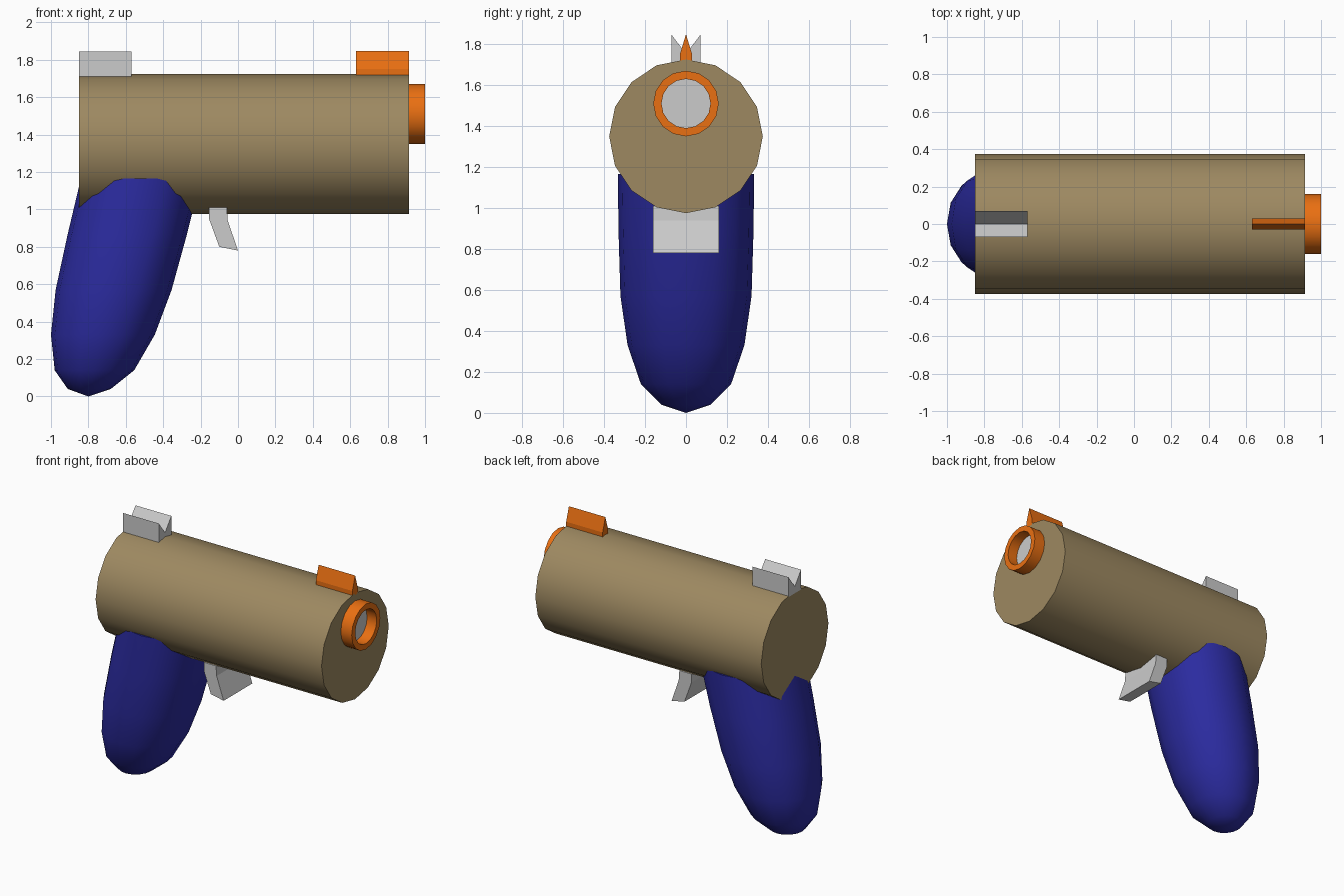
import bpy, math

if "Cube" in bpy.data.objects:
    bpy.data.objects.remove(bpy.data.objects["Cube"])

def material(name, rgb):
    m = bpy.data.materials.new(name)
    m.diffuse_color = (*rgb, 1)
    m.use_nodes = True
    m.node_tree.nodes["Principled BSDF"].inputs["Base Color"].default_value = m.diffuse_color
    return m

TAN = material("tan", (0.34, 0.25, 0.12))
ORANGE = material("orange", (0.82, 0.16, 0.006))
BLUE = material("blue", (0.025, 0.025, 0.36))

def make(name, verts, faces, mat=None, smooth=None):
    me = bpy.data.meshes.new(name)
    me.from_pydata(verts, [], faces)
    ob = bpy.data.objects.new(name, me)
    bpy.context.collection.objects.link(ob)
    if mat:
        me.materials.append(mat)
    bpy.ops.object.select_all(action='DESELECT')
    ob.select_set(True)
    bpy.context.view_layer.objects.active = ob
    # consistent outward normals
    bpy.ops.object.mode_set(mode='EDIT')
    bpy.ops.mesh.select_all(action='SELECT')
    bpy.ops.mesh.normals_make_consistent(inside=False)
    bpy.ops.object.mode_set(mode='OBJECT')
    if smooth:
        bpy.ops.object.shade_smooth_by_angle(angle=math.radians(smooth))
    return ob

def bands(rings, n, closed=False):
    """Quads joining consecutive rings of n vertices."""
    faces = []
    for r in range(rings if closed else rings - 1):
        a, b = r * n, (r + 1) % rings * n
        faces += [(a + i, a + (i + 1) % n, b + (i + 1) % n, b + i) for i in range(n)]
    return faces

def prism(name, lower, upper, mat=None, smooth=None):
    """Solid between two matching outlines."""
    n = len(lower)
    make(name, lower + upper, bands(2, n) + [tuple(range(n)), tuple(range(n, 2 * n))], mat, smooth)

def circle(x, z, r, n=16):
    return [(x, r * math.sin(2 * math.pi * i / n), z + r * math.cos(2 * math.pi * i / n)) for i in range(n)]

# Body: 16-sided tube with flat ends
prism("body", circle(-0.85, 1.35, 0.375), circle(0.915, 1.35, 0.375), TAN, 40)

# Muzzle ring, with the bore disc inside it
ring = [(0.90, 0.16), (1.0, 0.16), (1.0, 0.12), (0.90, 0.12)]
make("muzzle_ring", [v for x, r in ring for v in circle(x, 1.51, r)], bands(4, 16, True), ORANGE, 40)
prism("bore", circle(0.90, 1.51, 0.121), circle(0.925, 1.51, 0.121))

# Grip: raked loft of rounded sections (z, back x, front x, half width)
sections = [(0.04, -0.91, -0.68, 0.12), (0.14, -0.98, -0.555, 0.22), (0.33, -1.0, -0.445, 0.285),
            (0.57, -0.975, -0.355, 0.32), (0.87, -0.91, -0.272, 0.329), (1.165, -0.84, -0.20, 0.333)]
N = 16
verts = []
for z, x0, x1, w in sections:
    e = 2 / (2.0 + 0.3 * min(1, z))
    for i in range(N):
        c, s = math.cos(2 * math.pi * i / N), math.sin(2 * math.pi * i / N)
        verts.append(((x0 + x1) / 2 + (x1 - x0) / 2 * math.copysign(abs(c) ** e, c),
                      w * math.copysign(abs(s) ** e, s), z))
faces = bands(len(sections), N)
tip = len(verts)
verts.append((-0.80, 0, 0))
faces += [(tip, (i + 1) % N, i) for i in range(N)]
faces.append(tuple(range(tip - N, tip)))
make("grip", verts, faces, BLUE, 50)

# Trigger: bent side profile extruded across
trigger = [(-0.155, 1.01), (-0.06, 1.01), (-0.055, 0.94), (0, 0.78), (-0.10, 0.80), (-0.155, 0.95)]
prism("trigger", [(x, -0.16, z) for x, z in trigger], [(x, 0.16, z) for x, z in trigger])

# Sights: cross-sections extruded along the body
def sight(name, outline, x0, x1, mat=None):
    prism(name, [(x0, y, z) for y, z in outline], [(x1, y, z) for y, z in outline], mat)

sight("rear_sight", [(-0.07, 1.705), (0.07, 1.705), (0.07, 1.845), (0, 1.753), (-0.07, 1.845)], -0.85, -0.57)
sight("front_sight", [(-0.03, 1.71), (0.03, 1.71), (0.03, 1.75), (0, 1.848), (-0.03, 1.75)], 0.63, 0.915, ORANGE)
